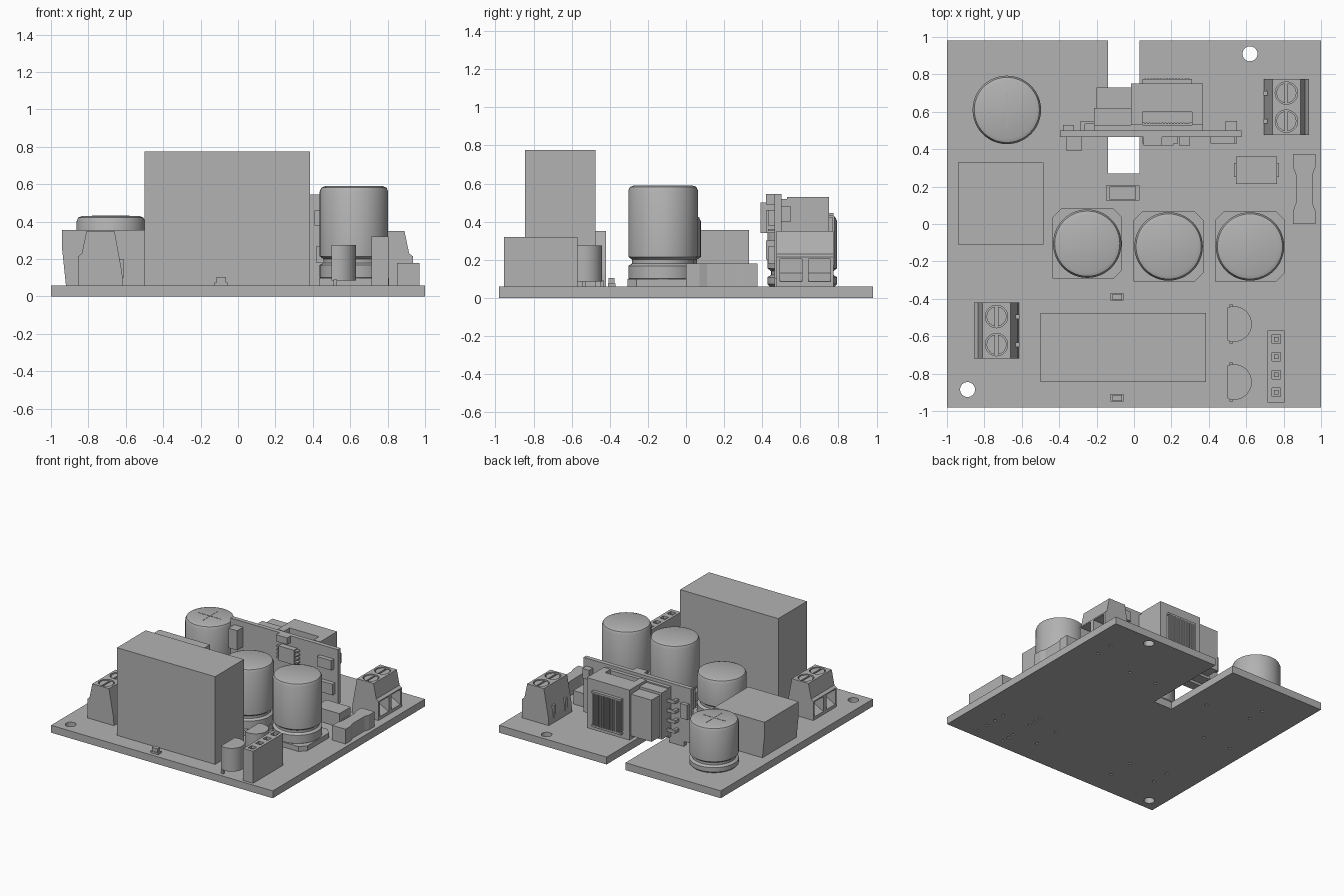
import bpy, bmesh, math
from mathutils import Matrix, Vector

if "Cube" in bpy.data.objects:
    bpy.data.objects.remove(bpy.data.objects["Cube"])

grey = bpy.data.materials.new("plain_grey")
grey.use_nodes = True
grey.diffuse_color = (0.45, 0.45, 0.45, 1)
grey.node_tree.nodes["Principled BSDF"].inputs["Base Color"].default_value = (0.45, 0.45, 0.45, 1)
TOP = 0.06  # upper face of the main board


def finish(name, bm, smooth=False):
    bmesh.ops.recalc_face_normals(bm, faces=bm.faces)
    mesh = bpy.data.meshes.new(name)
    bm.to_mesh(mesh)
    bm.free()
    ob = bpy.data.objects.new(name, mesh)
    bpy.context.collection.objects.link(ob)
    mesh.materials.append(grey)
    if smooth:
        bpy.ops.object.select_all(action='DESELECT')
        ob.select_set(True)
        bpy.context.view_layer.objects.active = ob
        bpy.ops.object.shade_smooth_by_angle(angle=math.radians(35))
    return ob


def add_box(bm, x, y, z):
    size = [b - a for a, b in (x, y, z)]
    mid = [(a + b) / 2 for a, b in (x, y, z)]
    bmesh.ops.create_cube(bm, size=1, matrix=Matrix.Translation(mid) @ Matrix.Diagonal((*size, 1)))


def add_cyl(bm, x, y, z, r, n=32):
    bmesh.ops.create_cone(bm, cap_ends=True, segments=n, radius1=r, radius2=r, depth=z[1] - z[0],
                          matrix=Matrix.Translation((x, y, sum(z) / 2)))


def boxes(name, *items):
    bm = bmesh.new()
    for item in items:
        add_box(bm, *item)
    return finish(name, bm)


def prism(name, pts, depth, axis='Z', smooth=False):
    """Extrude an outline: XY along Z, or XZ along Y."""
    lo, hi = depth
    bm = bmesh.new()
    put = (lambda p: (p[0], p[1], lo)) if axis == 'Z' else (lambda p: (p[0], lo, p[1]))
    face = bm.faces.new([bm.verts.new(put(p)) for p in pts])
    out = bmesh.ops.extrude_face_region(bm, geom=[face])["geom"]
    shift = Vector((0, 0, hi - lo)) if axis == 'Z' else Vector((0, hi - lo, 0))
    bmesh.ops.translate(bm, vec=shift, verts=[g for g in out if isinstance(g, bmesh.types.BMVert)])
    return finish(name, bm, smooth)


def lathe(name, x, y, profile):
    bm = bmesh.new()
    vs = [bm.verts.new((r, 0, z)) for r, z in profile]
    es = [bm.edges.new(p) for p in zip(vs, vs[1:])]
    bmesh.ops.spin(bm, geom=vs + es, axis=(0, 0, 1), cent=(0, 0, 0), steps=48, angle=math.tau)
    bmesh.ops.remove_doubles(bm, verts=bm.verts, dist=0.0001)
    bmesh.ops.translate(bm, vec=(x, y, 0), verts=bm.verts)
    return finish(name, bm, True)


def cut(ob, bm):
    cutter = finish("cutter", bm)
    cutter.hide_render = True
    mod = ob.modifiers.new("cut", 'BOOLEAN')
    mod.operation, mod.solver, mod.object = 'DIFFERENCE', 'EXACT', cutter
    bpy.context.view_layer.objects.active = ob
    bpy.ops.object.modifier_apply(modifier=mod.name)
    bpy.data.objects.remove(cutter)


# Main board with isolation slot, mounting holes and lead holes underneath
board = prism("main_board", [(-1, -.98), (1, -.98), (1, .98), (.03, .98), (.03, .27),
                             (-.14, .27), (-.14, .98), (-1, .98)], (0, TOP))
bm = bmesh.new()
for x, y in ((.62, .91), (-.89, -.885)):
    add_cyl(bm, x, y, (-.1, .2), .04)
leads = [(.76, -.615 - .095 * i) for i in range(4)]
leads += [(.52, y + d) for y in (-.535, -.845) for d in (-.06, 0, .06)]
leads += [(x, y + d) for x, y in ((.815, .625), (-.735, -.57)) for d in (-.075, .075)]
leads += [(x, y) for x in (-.42, .3) for y in (-.55, -.77)]
leads += [(-.68, .54), (-.68, .68), (-.3, .485), (.2, .485), (.45, .485), (-.6, .1), (-.85, .1)]
for x, y in leads:
    add_cyl(bm, x, y, (-.02, .02), .012, 10)
cut(board, bm)

# Plain block parts
boxes("relay_block", ((-.5, .385), (-.845, -.475), (TOP, .775)))
prism("filter_block", [(-.92, TOP), (-.485, TOP), (-.485, .355), (-.94, .355), (-.94, .25)], (-.11, .33), 'Y')
boxes("diode_body", ((.545, .765), (.215, .36), (TOP, .17)),
      ((.535, .775), (.25, .325), (TOP, .11)))
boxes("fuse_chip", ((-.15, .03), (.125, .205), (TOP, .1)), ((-.13, .01), (.13, .2), (TOP, .12)))
prism("shunt_body", [(.85, 0), (.97, 0), (.97, .07), (.955, .11), (.955, .265), (.97, .305),
                     (.97, .375), (.85, .375), (.85, .305), (.865, .265), (.865, .11), (.85, .07)], (TOP, .18))
for i, y in enumerate((-.39, -.93)):
    boxes(f"indicator_{i}", ((-.125, -.055), (y - .02, y + .02), (TOP, .075)),
          ((-.115, -.065), (y - .016, y + .016), (TOP, .105)))


# Electrolytic capacitors
def capacitor(name, x, y, top, groove, foot):
    r = .183
    lathe(name, x, y, [(0, foot), (r - .012, foot), (r, foot + .012), (r, groove - .012), (r - .02, groove),
                       (r - .02, groove + .02), (r, groove + .035), (r, top - .028),
                       (r - .009, top - .008), (r - .03, top), (0, top)])


for i, (x, y, top) in enumerate(((-.25, -.105, .43), (.185, -.12, .59), (.62, -.12, .59))):
    capacitor(f"capacitor_{i}", x, y, top, .18, .09)
    a, c = .187, .14
    prism(f"capacitor_base_{i}", [(x + u, y + v) for u, v in (
        (-a, -a), (c, -a), (a, -c), (a, c), (c, a), (-c, a), (-a, c))], (TOP, .1))
capacitor("back_capacitor", -.68, .61, .43, .12, TOP)
boxes("vent_score", ((-.78, -.58), (.607, .613), (.42, .432)), ((-.683, -.677), (.51, .71), (.42, .432)))

# Two-way screw terminals; side is the direction the wire openings face
OUTLINE = [(.12, TOP), (.12, .215), (.1, .23), (.075, .35), (-.075, .35), (-.115, .13), (-.12, TOP)]


def terminal(name, cx, cy, side):
    body = prism(name, [(cx + side * u, z) for u, z in OUTLINE], (cy - .15, cy + .15), 'Y')
    bm = bmesh.new()
    for d in (-.075, .075):
        ends = sorted((cx + side * .03, cx + side * .2))
        add_box(bm, ends, (cy + d - .058, cy + d + .058), (.085, .205))
        add_cyl(bm, cx, cy + d, (.325, .4), .06)
    cut(body, bm)
    for i, d in enumerate((-.075, .075)):
        bm = bmesh.new()
        add_cyl(bm, cx, cy + d, (.31, .345), .053)
        screw = finish(f"{name}_screw_{i}", bm)
        bm = bmesh.new()
        add_box(bm, (cx - .007, cx + .007), (cy + d - .1, cy + d + .1), (.33, .4))
        cut(screw, bm)
        back = sorted((cx - side * .1, cx - side * .122))
        boxes(f"{name}_rib_{i}", (back, (cy + d - .012, cy + d + .012), (.1, .2)))
        # sloping clamp plate inside the opening
        prism(f"{name}_clamp_{i}", [(cx + side * u, z) for u, z in ((.03, .085), (.11, .085), (.03, .13))],
              (cy + d - .058, cy + d + .058), 'Y')


terminal("back_terminal", .815, .625, 1)
terminal("front_terminal", -.735, -.57, -1)

# Pin header with square sockets
header = boxes("pin_header", ((.715, .805), (-.955, -.57), (TOP, .32)))
bm = bmesh.new()
for i in range(4):
    y = -.615 - .095 * i
    add_box(bm, (.737, .783), (y - .023, y + .023), (.25, .4))
cut(header, bm)
for i in range(4):
    y = -.615 - .095 * i
    boxes(f"socket_contact_{i}", ((.748, .772), (y - .012, y + .012), (.24, .305)))

# Half-round transistors on short legs
for i, y in enumerate((-.535, -.845)):
    arc = [(.535 + .095 * math.cos(t), y + .095 * math.sin(t))
           for t in (math.radians(-112 + 224 * k / 24) for k in range(25))]
    prism(f"transistor_{i}", arc, (.085, .275), smooth=True)
    boxes(f"transistor_legs_{i}", *[((.51, .53), (y + d - .01, y + d + .01), (TOP, .09)) for d in (-.095, 0, .095)])

# Upright converter board with feet
prism("upright_board", [(-.395, .1), (-.33, .1), (-.33, TOP), (-.2, TOP), (-.2, .1), (.1, .1), (.1, TOP),
                        (.5, TOP), (.5, .1), (.575, .1), (.575, .545), (-.395, .545)], (.465, .5), 'Y')
boxes("upright_board_front_chips",
      ((-.36, -.28), (.39, .47), (.34, .5)), ((-.35, -.29), (.42, .47), (.2, .28)),
      ((.05, .15), (.42, .47), (.49, .545)), ((.07, .21), (.42, .47), (.34, .46)),
      ((.24, .3), (.42, .47), (.2, .3)), ((.41, .54), (.43, .47), (.38, .46)),
      ((.42, .55), (.43, .47), (.18, .27)))
boxes("chip_pins", *[((x, x + .03), (.43, .47), (z, z + .012))
                     for x in (.045, .205) for z in (.35, .38, .41, .44)])
boxes("upright_board_back_chips", ((.49, .55), (.5, .55), (.4, .48)), ((-.38, -.32), (.5, .53), (.3, .42)))

# Converter transformer: closed core, bobbin, winding, pins
boxes("transformer_core", ((-.015, .37), (.6, .75), (.43, .53)), ((-.015, .37), (.6, .75), (.12, .21)),
      ((-.015, .045), (.53, .75), (.12, .53)), ((.31, .37), (.53, .75), (.12, .53)))
boxes("bobbin_block", ((-.215, .03), (.515, .62), (.13, .51)), ((-.2, .03), (.62, .73), (.15, .49)),
      ((-.215, .37), (.5, .53), (.11, .52)))
boxes("winding", ((.045, .31), (.54, .768), (.18, .425)),
      *[((.055 + .0165 * i, .065 + .0165 * i), (.535, .778), (.17, .43)) for i in range(15)])
boxes("bobbin_rims", ((.045, .31), (.75, .775), (.43, .445)), ((.045, .31), (.75, .775), (.155, .17)))
boxes("transformer_pins", *[part for z in (.17, .25, .33, .41) for part in (
    ((-.27, -.21), (.535, .55), (z, z + .025)), ((-.285, -.262), (.5, .55), (z, z + .025)))])
